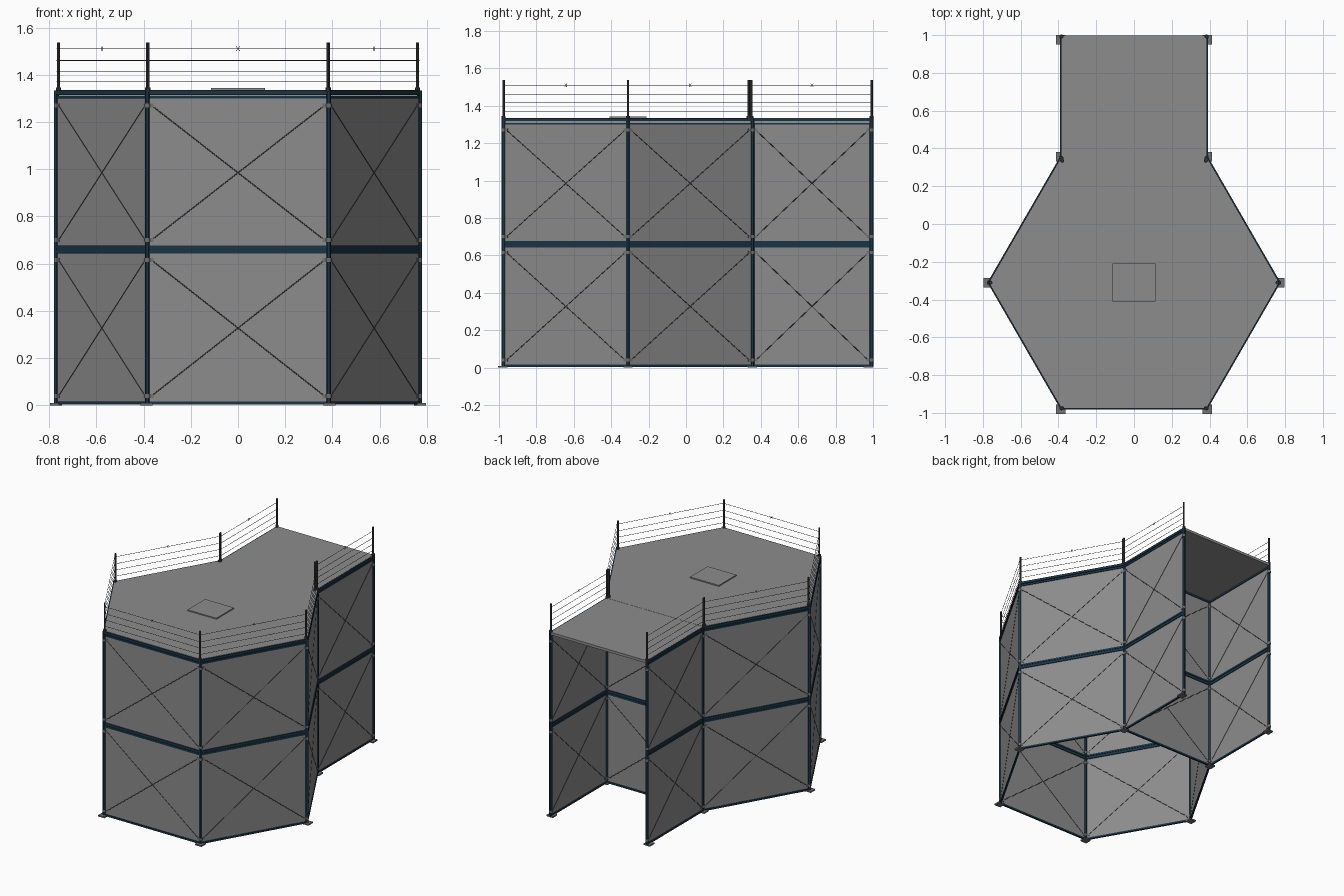
import bpy, bmesh, math
from mathutils import Vector, Matrix

if "Cube" in bpy.data.objects:
    bpy.data.objects.remove(bpy.data.objects["Cube"])


def material(name, rgb):
    m = bpy.data.materials.new(name)
    m.diffuse_color = (*rgb, 1)
    m.use_nodes = True
    m.node_tree.nodes["Principled BSDF"].inputs["Base Color"].default_value = m.diffuse_color
    return m


GREY = material("panel grey", (0.27, 0.265, 0.27))
NAVY = material("navy steel", (0.010, 0.036, 0.060))
STEEL = material("dull steel", (0.17, 0.17, 0.17))
DARK = material("dark rail", (0.055, 0.055, 0.058))

meshes = {}


def part(name, mat):
    if name not in meshes:
        meshes[name] = (bmesh.new(), mat)
    return meshes[name][0]


def rod(name, mat, a, b, r, sides=8):
    a, b = Vector(a), Vector(b)
    d = b - a
    m = Matrix.Translation((a + b) / 2) @ d.to_track_quat('Z', 'Y').to_matrix().to_4x4()
    bmesh.ops.create_cone(part(name, mat), cap_ends=True, segments=sides,
                          radius1=r, radius2=r, depth=d.length, matrix=m)


def box(name, mat, centre, size, angle=0):
    m = Matrix.Translation(centre) @ Matrix.Rotation(angle, 4, 'Z') @ Matrix.Diagonal((*size, 1))
    bmesh.ops.create_cube(part(name, mat), size=1, matrix=m)


def span(name, mat, a, b, z0, z1, width):
    """Box standing on the plan line a-b."""
    d = Vector(b) - Vector(a)
    box(name, mat, ((a[0] + b[0]) / 2, (a[1] + b[1]) / 2, (z0 + z1) / 2),
        (d.length, width, z1 - z0), math.atan2(d.y, d.x))


def slab(name, mat, outline, z0, z1):
    bm = part(name, mat)
    f = bm.faces.new([bm.verts.new((x, y, z0)) for x, y in outline])
    res = bmesh.ops.extrude_face_region(bm, geom=[f])
    bmesh.ops.translate(bm, vec=(0, 0, z1 - z0),
                        verts=[v for v in res['geom'] if isinstance(v, bmesh.types.BMVert)])
    bmesh.ops.recalc_face_normals(bm, faces=bm.faces)


# plan: hexagon with a square annex behind it
CY, R = -0.31, 0.768
hexa = [(R * math.cos(i * math.pi / 3), CY + R * math.sin(i * math.pi / 3)) for i in range(6)]
BR, BL = hexa[1], hexa[2]
AR, AL = (BR[0], 0.992), (BL[0], 0.992)
hex_sides = [(hexa[i], hexa[(i + 1) % 6]) for i in range(6)]
walls = hex_sides + [(BR, AR), (AL, BL)]
railed = [s for i, s in enumerate(hex_sides) if i != 1] + walls[6:]

# walls: panels, beams, cross bracing, corner gussets
for a, b in walls:
    va, vb = Vector(a), Vector(b)
    u = (vb - va).normalized()
    span("wall_panel", GREY, a, b, 0.01, 1.31, 0.002)
    for z0, z1, w in ((0.004, 0.017, 0.012), (0.643, 0.657, 0.013), (0.657, 0.664, 0.007),
                      (0.664, 0.677, 0.013), (1.299, 1.312, 0.012), (1.316, 1.333, 0.014)):
        span("beam", NAVY, a, b, z0, z1, w)
    for lo, hi in ((0.04, 0.615), (0.70, 1.27)):
        p, q = va + u * 0.018, vb - u * 0.018
        rod("cross_brace", DARK, (*p, lo), (*q, hi), 0.0028, 6)
        rod("cross_brace", DARK, (*p, hi), (*q, lo), 0.0028, 6)
        for z in (lo, hi):
            for c in (p, q):
                span("brace_gusset", STEEL, c - u * 0.009, c + u * 0.009, z - 0.008, z + 0.008, 0.007)

# posts with foot plates
for x, y in hexa + [AR, AL]:
    rod("post", NAVY, (x, y, 0.005), (x, y, 1.333), 0.0105, 12)
    py = y - 0.005 if y < -0.9 else min(y, 0.975)
    px = x + math.copysign(0.003, x)
    box("foot_plate", STEEL, (px, py, 0.005), (0.05, 0.05, 0.01))
    for z in (0.04, 0.615, 0.70, 1.27):
        rod("post_collar", STEEL, (x, y, z - 0.008), (x, y, z + 0.008), 0.0115, 12)

# roof decks and hatch
slab("main_roof", GREY, hexa, 1.315, 1.335)
slab("annex_roof", GREY, [BL, BR, (BR[0], 0.999), (BL[0], 0.999)], 1.315, 1.334)
box("roof_hatch", GREY, (0, CY, 1.338), (0.23, 0.20, 0.010))

# railings: posts and wires
rail_posts = [(x * 0.99, CY + (y - CY) * 0.97 if y > 0 else y) for x, y in hexa]
rail_posts += [(BR[0], 0.35), (BL[0], 0.35), AR, AL]
for x, y in rail_posts:
    rod("rail_post", DARK, (x, y, 1.33), (x, y, 1.537), 0.0065, 10)
    rod("rail_post_base", DARK, (x, y, 1.33), (x, y, 1.345), 0.011, 10)
for a, b in railed:
    for z in (1.37, 1.415, 1.46, 1.51):
        rod("rail_wire", DARK, (*a, z), (*b, z), 0.0014, 5)
    # small tensioner cross at the middle of the top wire
    m, u = (Vector(a) + Vector(b)) / 2, (Vector(b) - Vector(a)).normalized() * 0.007
    for s in (1, -1):
        rod("wire_tensioner", DARK, (*(m - u), 1.51 - s * 0.009), (*(m + u), 1.51 + s * 0.009), 0.0012, 5)

# turn every collected part into an object
for name, (bm, mat) in meshes.items():
    me = bpy.data.meshes.new(name)
    bm.to_mesh(me)
    bm.free()
    me.materials.append(mat)
    ob = bpy.data.objects.new(name, me)
    bpy.context.collection.objects.link(ob)
    if name in ("post", "rail_post"):
        bpy.context.view_layer.objects.active = ob
        ob.select_set(True)
        bpy.ops.object.shade_smooth_by_angle()
        ob.select_set(False)
